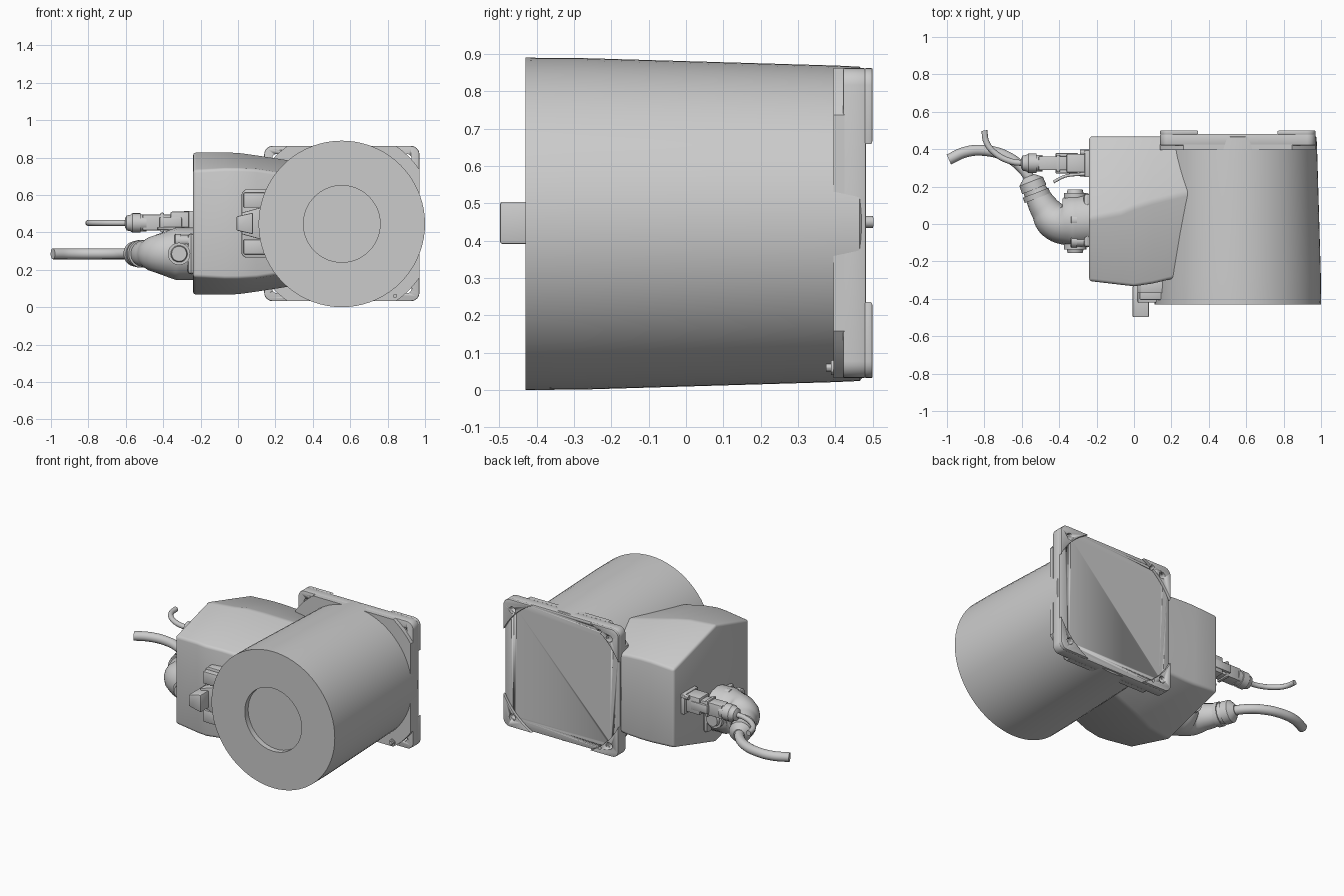
import bpy, bmesh, math
from mathutils import Vector

if "Cube" in bpy.data.objects:
    bpy.data.objects.remove(bpy.data.objects["Cube"])


def finish(name, bm, bevel=0.0, segs=2):
    bmesh.ops.recalc_face_normals(bm, faces=bm.faces)
    me = bpy.data.meshes.new(name)
    bm.to_mesh(me)
    bm.free()
    ob = bpy.data.objects.new(name, me)
    bpy.context.collection.objects.link(ob)
    activate(ob)
    if bevel:
        m = ob.modifiers.new("bevel", 'BEVEL')
        m.width, m.segments, m.limit_method = bevel, segs, 'ANGLE'
        m.angle_limit = math.radians(25)
        bpy.ops.object.modifier_apply(modifier=m.name)
    bpy.ops.object.shade_smooth_by_angle(angle=math.radians(30))
    return ob


def activate(ob):
    bpy.ops.object.select_all(action='DESELECT')
    ob.select_set(True)
    bpy.context.view_layer.objects.active = ob


def loft(name, rings, bevel=0.0, segs=2):
    bm = bmesh.new()
    vs = [[bm.verts.new(p) for p in r] for r in rings]
    n = len(vs[0])
    for a, b in zip(vs, vs[1:]):
        for i in range(n):
            bm.faces.new((a[i], a[(i + 1) % n], b[(i + 1) % n], b[i]))
    bm.faces.new(vs[0])
    bm.faces.new(vs[-1])
    return finish(name, bm, bevel, segs)


def prism(name, pts, y0, y1, bevel=0.0):
    """Outline in x, z pushed along y."""
    return loft(name, [[(x, y, z) for x, z in pts] for y in (y0, y1)], bevel)


def box(name, x, y, z, bevel=0.006):
    return prism(name, [(x[0], z[0]), (x[1], z[0]), (x[1], z[1]), (x[0], z[1])], y[0], y[1], bevel)


def lathe(name, profile, loc, axis, n=24):
    """Profile of (distance along axis, radius)."""
    q = Vector((0, 0, 1)).rotation_difference(Vector(axis).normalized())
    ring = [(math.cos(2 * math.pi * i / n), math.sin(2 * math.pi * i / n)) for i in range(n)]
    return loft(name, [[q @ Vector((r * c, r * s, h)) + Vector(loc) for c, s in ring]
                       for h, r in profile])


def tube(name, pts, radius, radii=None):
    cu = bpy.data.curves.new(name, 'CURVE')
    cu.dimensions, cu.bevel_depth, cu.bevel_resolution = '3D', radius, 6
    cu.use_fill_caps, cu.resolution_u = True, 8
    sp = cu.splines.new('BEZIER')
    sp.bezier_points.add(len(pts) - 1)
    for i, (bp, p) in enumerate(zip(sp.bezier_points, pts)):
        bp.co = p
        bp.handle_left_type = bp.handle_right_type = 'AUTO'
        bp.radius = radii[i] if radii else 1
    ob = bpy.data.objects.new(name, cu)
    bpy.context.collection.objects.link(ob)
    activate(ob)
    bpy.ops.object.convert(target='MESH')
    bpy.ops.object.shade_smooth_by_angle(angle=math.radians(40))
    return ob


CX, CZ, H = 0.555, 0.447, 0.415
Y = (0, 1, 0)

# motor barrel with a shallow round recess in the front
lathe("motor_barrel", [(-0.395, 0.205), (-0.43, 0.205), (-0.43, 0.445), (-0.28, 0.444),
                       (0.4, 0.424), (0.465, 0.421), (0.475, 0.41)], (CX, 0, 0.445), Y, 72)


# mounting flange: rounded square plate, stepped front layer, raised corner pads
def corner_arc(k, r=0.045, n=6):
    """Rounded plate corner for quadrant k, counter-clockwise."""
    mid = math.pi / 4 + k * math.pi / 2
    d = (H - r) * math.sqrt(2)
    px, pz = CX + d * math.cos(mid), CZ + d * math.sin(mid)
    return [(px + r * math.cos(a), pz + r * math.sin(a))
            for a in [mid - math.pi / 4 + math.pi / 2 * i / n for i in range(n + 1)]]


def circle_arc(k, R, n=10):
    """Part of a circle lying inside the plate corner of quadrant k."""
    a0 = math.acos(H / R)
    return [(CX + R * math.cos(a), CZ + R * math.sin(a)) for a in
            [k * math.pi / 2 + a0 + (math.pi / 2 - 2 * a0) * i / n for i in range(n + 1)]]


holed = [prism("flange_plate", sum((corner_arc(k) for k in range(4)), []), 0.42, 0.482, 0.006)]
prism("flange_front_step", sum((circle_arc(k, 0.506) for k in range(4)), []), 0.395, 0.425)
for k in range(4):
    holed.append(prism("flange_corner_pad", corner_arc(k) + circle_arc(k, 0.465)[::-1],
                       0.478, 0.5, 0.004))

# screw holes through the flange corners
spots = [(CX + sx * 0.35, CZ + sz * 0.35, 0.022) for sx in (-1, 1) for sz in (-1, 1)]
spots += [(0.275, 0.068, 0.012), (0.275, 0.826, 0.012)]
for x, z, r in spots:
    cut = lathe("hole_cutter", [(0.35, r), (0.55, r)], (x, 0, z), Y, 20)
    cut.hide_render = True
    for ob in holed:
        if (Vector((x, z)) - Vector((CX, CZ))).dot(
                Vector((ob.data.vertices[0].co.x - CX, ob.data.vertices[0].co.z - CZ))) < 0.1 \
                and ob is not holed[0]:
            continue
        activate(ob)
        m = ob.modifiers.new("hole", 'BOOLEAN')
        m.operation, m.object, m.solver = 'DIFFERENCE', cut, 'EXACT'
        bpy.ops.object.modifier_apply(modifier=m.name)
    bpy.data.objects.remove(cut)

# earth screw on the flange
lathe("earth_screw", [(0.375, 0.011), (0.388, 0.011), (0.388, 0.02), (0.402, 0.02),
                      (0.402, 0.012), (0.43, 0.012)], (0.84, 0, 0.06), Y, 12)

# terminal housing: six-sided section with ridges above and below, lofted along x
sections = []
for x, front, ridge_y, top, edge in ((-0.24, -0.305, 0.03, 0.382, 0.285), (-0.07, -0.325, 0.06, 0.382, 0.295),
                                     (0.0, -0.333, 0.09, 0.38, 0.295), (0.1, -0.318, 0.12, 0.366, 0.29),
                                     (0.3, -0.27, 0.17, 0.335, 0.26), (0.5, -0.22, 0.17, 0.29, 0.22)):
    sections.append([(x, front, 0.447 + edge), (x, ridge_y, 0.447 + top), (x, 0.468, 0.447 + edge - 0.03),
                     (x, 0.468, 0.447 - edge + 0.03), (x, ridge_y, 0.447 - top), (x, front, 0.447 - edge)])
loft("terminal_housing", sections, 0.016, 3)

# latch bracket on the front of the housing, beside the barrel
prism("latch_base", [(0.02, 0.28), (0.04, 0.265), (0.16, 0.265), (0.16, 0.63), (0.04, 0.63), (0.02, 0.61)],
      -0.37, -0.30, 0.005)
for s in (-1, 1):
    box("latch_cheek", (0.03, 0.15), (-0.405, -0.33), sorted((0.447 + s * 0.085, 0.447 + s * 0.165)))
prism("latch_bridge", [(0.02, 0.39), (0.13, 0.36), (0.13, 0.535), (0.02, 0.505)], -0.42, -0.33, 0.005)
prism("latch_knob", [(-0.008, 0.41), (0.08, 0.39), (0.08, 0.505), (-0.008, 0.485)], -0.498, -0.33, 0.006)

# slim signal connector
z0 = 0.45
box("signal_socket_flange", (-0.265, -0.23), (0.25, 0.395), (z0 - 0.065, z0 + 0.065))
box("signal_socket", (-0.36, -0.25), (0.275, 0.375), (z0 - 0.05, z0 + 0.06))
box("signal_plug", (-0.51, -0.35), (0.288, 0.362), (z0 - 0.04, z0 + 0.045))
for s in (-1, 1):
    box("signal_clip", (-0.42, -0.30), sorted((0.325 + s * 0.035, 0.325 + s * 0.055)), (z0 - 0.025, z0 + 0.03))
    lathe("signal_flange_screw", [(0, 0.014), (0.05, 0.014)], (-0.29, 0.325 + s * 0.058, z0 + s * 0.05), (1, 0, 0), 12)
box("signal_plug_collar", (-0.415, -0.395), (0.28, 0.37), (z0 - 0.05, z0 + 0.055))
lathe("signal_gland", [(0, 0.045), (0.03, 0.045), (0.03, 0.052), (0.075, 0.052), (0.085, 0.044), (0.105, 0.04),
                       (0.115, 0.022)], (-0.49, 0.325, z0), (-1, 0, 0))
tube("signal_cable", [(-0.58, 0.325, z0), (-0.66, 0.335, z0), (-0.75, 0.385, z0),
                      (-0.79, 0.44, z0), (-0.8, 0.5, z0)], 0.016)

# release lever between the connectors
tube("release_lever", [(-0.43, 0.225, 0.42), (-0.37, 0.255, 0.42), (-0.3, 0.265, 0.42), (-0.23, 0.27, 0.42)], 0.008)

# large power connector with angled body
zp = 0.285
box("power_socket_flange", (-0.27, -0.23), (-0.125, 0.165), (zp - 0.11, zp + 0.11), 0.02)
tube("power_elbow", [(-0.23, 0.02, zp), (-0.33, 0.015, zp), (-0.42, 0.02, zp), (-0.475, 0.08, zp),
                     (-0.53, 0.18, zp)], 0.1, [1.4, 1.4, 1.08, 0.8, 0.62])
for y, s in ((-0.1, -1), (0.13, 1)):
    lathe("power_pivot", [(0, 0.06), (0.035, 0.06), (0.035, 0.045), (0.055, 0.04)], (-0.315, y, zp), (0, s, 0), 20)
for y, z in ((-0.09, 0.365), (0.02, 0.4)):
    lathe("power_lock_pin", [(0, 0.03), (0.07, 0.03), (0.07, 0.036), (0.1, 0.036), (0.105, 0.028)],
          (-0.235, y, z - 0.01), (-1, 0, 0), 16)
lathe("power_gland", [(0, 0.062), (0.02, 0.062), (0.02, 0.074), (0.05, 0.074), (0.05, 0.062), (0.07, 0.062),
                      (0.07, 0.07), (0.115, 0.068), (0.13, 0.05), (0.145, 0.032)],
      (-0.508, 0.12, zp), (-0.35, 0.9, 0))
tube("power_cable", [(-0.545, 0.22, zp), (-0.59, 0.29, zp), (-0.68, 0.36, zp), (-0.8, 0.393, zp),
                     (-0.9, 0.385, zp), (-0.99, 0.345, zp)], 0.029)
